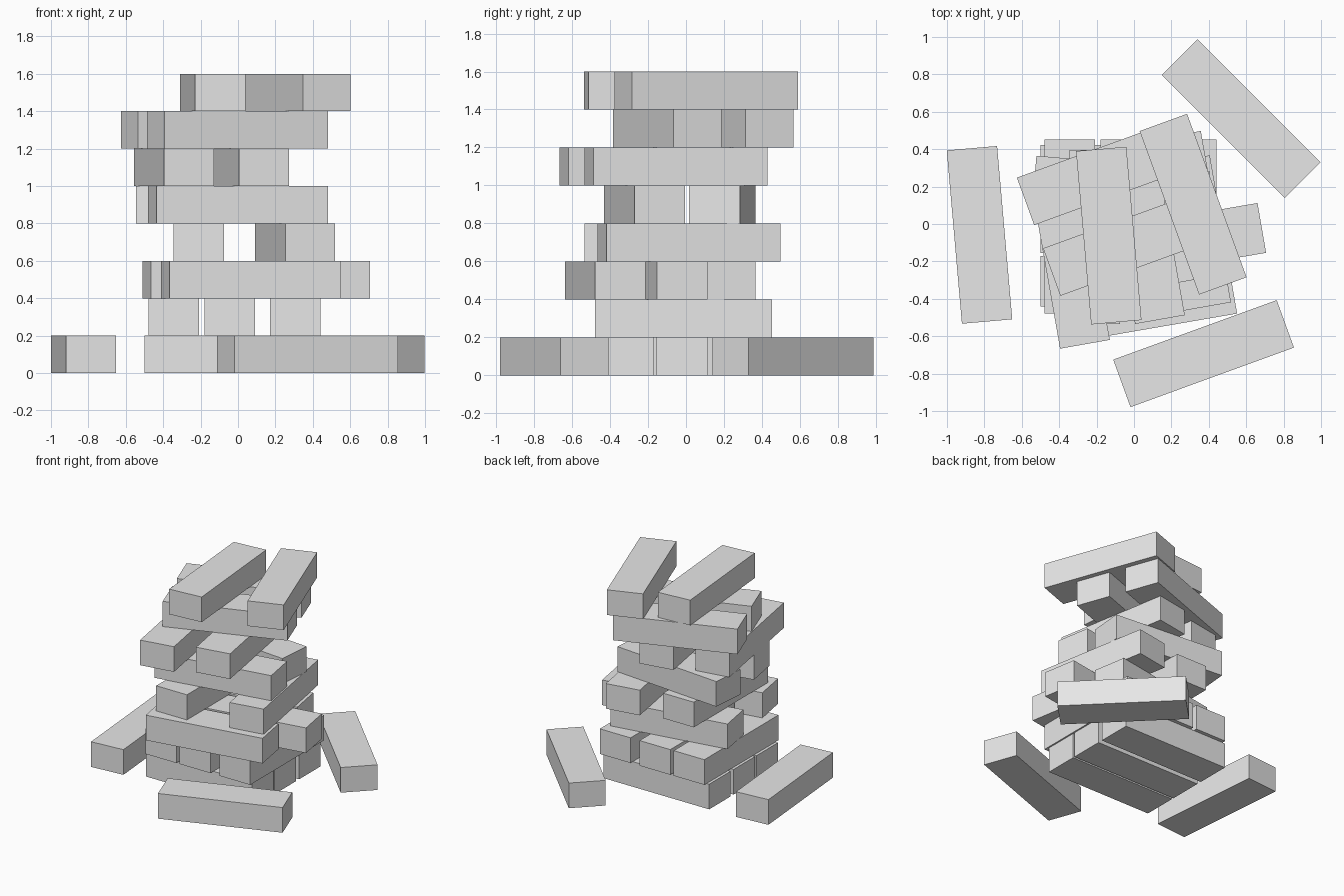
import bpy
from math import radians

cube = bpy.data.objects.get("Cube")
if cube:
    bpy.data.objects.remove(cube, do_unlink=True)

LENGTH, WIDTH, HEIGHT = 0.93, 0.27, 0.2

grey = bpy.data.materials.new("plain_grey")
grey.use_nodes = True
grey.diffuse_color = (0.8, 0.8, 0.8, 1)
grey.node_tree.nodes["Principled BSDF"].inputs["Base Color"].default_value = (0.8, 0.8, 0.8, 1)


def block(name, x, y, level, angle):
    """One flat-sided block, long along x before turning by angle."""
    bpy.ops.mesh.primitive_cube_add(size=1, location=(x, y, (level + 0.5) * HEIGHT))
    obj = bpy.context.object
    obj.name = name
    obj.scale = (LENGTH, WIDTH, HEIGHT)
    bpy.ops.object.transform_apply(location=False, rotation=False, scale=True)
    obj.rotation_euler.z = radians(angle)
    obj.data.materials.append(grey)


# Tower courses from the ground up: (x, y, turn) of each block
courses = [
    [(-0.035, -0.305, 0), (-0.035, -0.02, 0), (-0.035, 0.288, 0)],
    [(-0.343, -0.013, 90), (-0.043, -0.013, 90), (0.307, -0.013, 90)],
    [(0.07, -0.425, 9.8), (0.225, -0.1, 9.8), (-0.03, 0.155, 9.8)],
    [(-0.21, -0.07, 90), (0.305, 0.016, 100)],
    [(0, -0.218, 10), (-0.07, 0.19, -5)],
    [(-0.343, -0.185, 100), (0.058, -0.053, 100)],
    [(-0.003, -0.098, 20), (-0.143, 0.28, 20)],
    [(-0.135, -0.062, 95), (0.316, 0.106, 110)],
]
for level, course in enumerate(courses):
    for i, (x, y, angle) in enumerate(course):
        block(f"tower_block_course_{level + 1}_{i + 1}", x, y, level, angle)

# Loose blocks lying on the ground
block("fallen_block_right", -0.826, -0.058, 0, 95)
block("fallen_block_front", 0.372, -0.693, 0, 20)
block("fallen_block_back", 0.573, 0.563, 0, -45)
